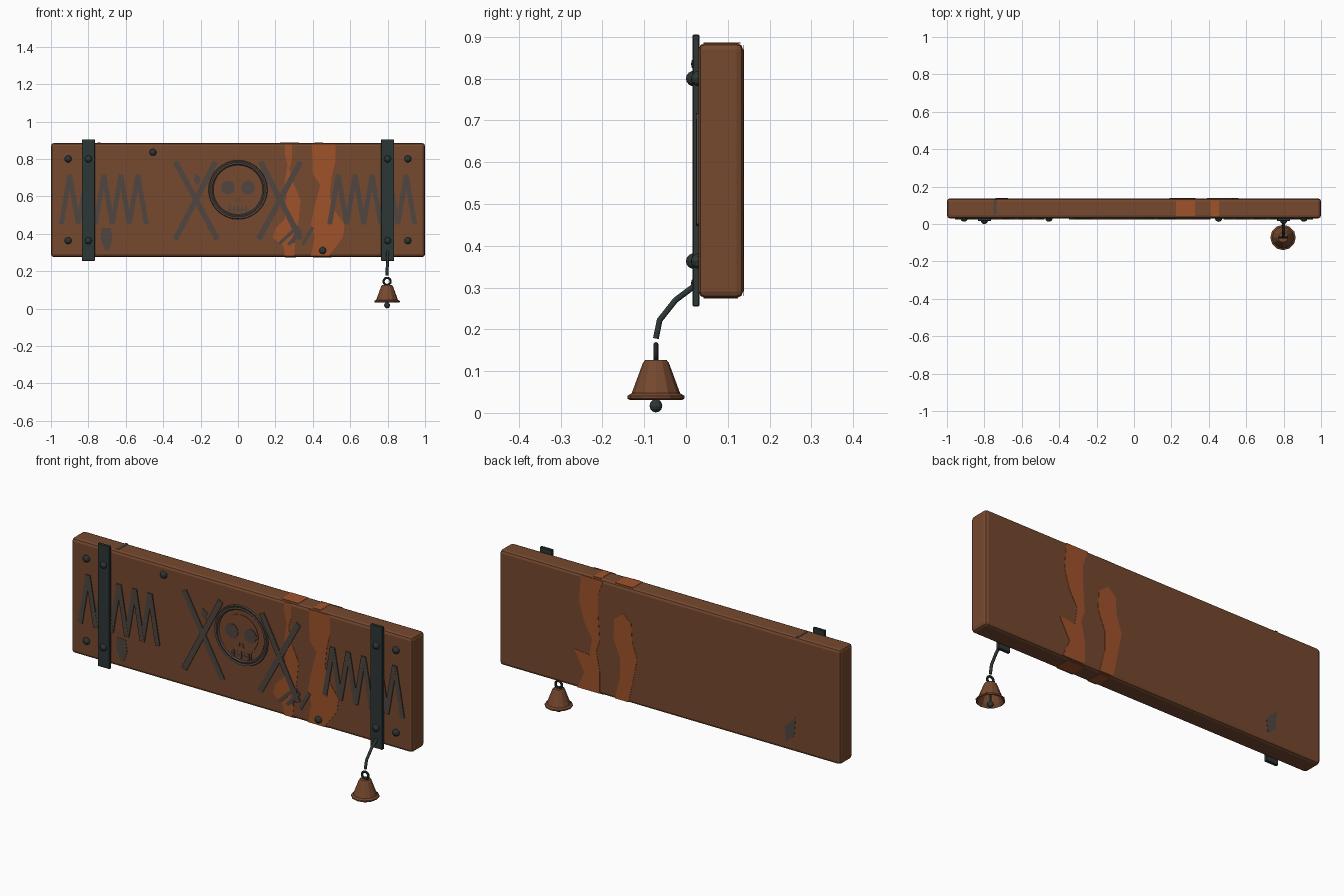
import bpy, bmesh
from math import pi, sin, cos
from mathutils import Vector, Matrix

old = bpy.data.objects.get("Cube")
if old:
    bpy.data.objects.remove(old)


def material(name, r, g, b):
    m = bpy.data.materials.new(name)
    m.use_nodes = True
    m.diffuse_color = (r, g, b, 1)
    node = m.node_tree.nodes["Principled BSDF"]
    node.inputs["Base Color"].default_value = (r, g, b, 1)
    node.inputs["Roughness"].default_value = 0.8
    return m


WOOD = material("brown wood", 0.18, 0.066, 0.028)
RUST = material("orange streak", 0.35, 0.086, 0.024)
IRON = material("dark iron", 0.026, 0.037, 0.037)
CARVE = material("charred carving", 0.082, 0.062, 0.053)
FRONT, BACK, TOP, BOTTOM = 0.03, 0.137, 0.885, 0.275


def finish(name, bm, mat):
    bmesh.ops.remove_doubles(bm, verts=bm.verts, dist=1e-5)
    bmesh.ops.recalc_face_normals(bm, faces=bm.faces)
    me = bpy.data.meshes.new(name)
    bm.to_mesh(me)
    bm.free()
    me.materials.append(mat)
    ob = bpy.data.objects.new(name, me)
    bpy.context.collection.objects.link(ob)
    return ob


def box(name, lo, hi, mat, bevel=0, segments=1):
    lo, hi = Vector(lo), Vector(hi)
    bm = bmesh.new()
    bmesh.ops.create_cube(bm, size=1)
    for v in bm.verts:
        v.co = (lo + hi) / 2 + v.co * (hi - lo)
    if bevel:
        bmesh.ops.bevel(bm, geom=bm.edges[:], offset=bevel, segments=segments,
                        profile=0.5, affect='EDGES')
    return finish(name, bm, mat)


def add_prism(bm, points, y0, y1):
    """Extrude an (x, z) outline from y0 to y1."""
    face = bm.faces.new([bm.verts.new((x, y0, z)) for x, z in points])
    out = bmesh.ops.extrude_face_region(bm, geom=[face], use_keep_orig=True)
    for v in out["geom"]:
        if isinstance(v, bmesh.types.BMVert):
            v.co.y = y1


def plate(name, points, mat, height=0.0015, back=False):
    bm = bmesh.new()
    base = BACK if back else FRONT
    add_prism(bm, points, base, base + (height if back else -height))
    return finish(name, bm, mat)


def strokes(name, paths, width=0.026):
    """Straight carved bars along each (x, z) path."""
    bm = bmesh.new()
    for n, path in enumerate(paths):
        for i, (a, b) in enumerate(zip(path, path[1:])):
            a, b = Vector(a), Vector(b)
            d = (b - a).normalized()
            side = Vector((-d.y, d.x)) * width / 2
            y = FRONT - 0.005 - 0.0006 * ((i + n) % 2)
            add_prism(bm, [a + side, b + side, b - side, a - side], FRONT, y)
    return finish(name, bm, CARVE)


def lathe(name, profile, place, mat, sides=12):
    """Revolve an (r, z) profile about z, then place it."""
    bm = bmesh.new()
    rings = [[bm.verts.new((r * cos(2 * pi * k / sides), r * sin(2 * pi * k / sides), z))
              for k in range(sides)] for r, z in profile]
    for a, b in zip(rings, rings[1:]):
        for k in range(sides):
            j = (k + 1) % sides
            bm.faces.new((a[k], a[j], b[j], b[k]))
    bmesh.ops.transform(bm, matrix=place, verts=bm.verts)
    return finish(name, bm, mat)


def facing_front(x, y, z):
    return Matrix.Translation((x, y, z)) @ Matrix.Rotation(pi / 2, 4, 'X')


def disc(cx, cz, r, n=20):
    return [(cx + r * cos(2 * pi * k / n), cz + r * sin(2 * pi * k / n)) for k in range(n)]


# Plank
box("plank", (-1, FRONT, BOTTOM), (1, BACK, TOP), WOOD, 0.016, 2)

# Streaks and stains painted on the plank
plate("front_streak_inner", [(.25, .88), (.29, .88), (.29, .8), (.275, .75), (.3, .66), (.335, .58),
      (.325, .48), (.31, .38), (.3, .28), (.25, .28), (.245, .33), (.185, .38), (.2, .43),
      (.25, .48), (.26, .6), (.25, .68), (.265, .77), (.25, .83)], RUST)
plate("front_streak_outer", [(.395, .88), (.52, .88), (.52, .78), (.5, .7), (.49, .6), (.52, .52),
      (.57, .45), (.56, .38), (.485, .28), (.39, .28), (.41, .38), (.39, .45),
      (.41, .55), (.44, .66), (.4, .72)], RUST)
plate("back_streak_outer", [(.52, .88), (.39, .88), (.42, .8), (.42, .7), (.41, .56), (.43, .5),
      (.41, .4), (.41, .28), (.54, .28), (.5, .37), (.56, .48), (.47, .47),
      (.455, .56), (.5, .64), (.53, .74)], RUST, back=True)
plate("back_streak_inner", [(.325, .7), (.27, .74), (.225, .7), (.22, .61), (.19, .52), (.21, .42),
      (.24, .28), (.32, .28), (.29, .4), (.29, .5), (.33, .6)], RUST, back=True)
for name, x0, x1, z in (("top_streak_inner", .225, .325, TOP), ("top_streak_outer", .41, .455, TOP),
                        ("bottom_streak_inner", .25, .31, BOTTOM),
                        ("bottom_streak_outer", .4, .5, BOTTOM)):
    box(name, (x0, FRONT + .012, z - .0015), (x1, BACK - .012, z + .0015), RUST)
plate("front_stain", [(-.73, .43), (-.68, .43), (-.67, .37), (-.69, .31), (-.71, .31), (-.735, .37)], CARVE)
plate("small_stain", [(-.23, .72), (-.2, .7), (-.21, .66), (-.235, .68)], CARVE)
plate("back_stain", [(-.74, .46), (-.675, .4), (-.685, .32), (-.73, .36)], CARVE, back=True)
box("top_stain", (-.75, .05, TOP - .0015), (-.735, .13, TOP + .0015), CARVE)

# Carved zigzags and crosses on both sides
for side, word in ((-1, "right"), (1, "left")):
    zigzag = [(side * (.945 - .0455 * i), .715 if i % 2 else .45) for i in range(11)]
    strokes(word + "_zigzag", [zigzag])
    strokes(word + "_cross", [[(side * .335, .785), (side * .11, .37)],
                              [(side * .12, .785), (side * .335, .37)]], 0.03)
strokes("scratches", [[(.22, .345), (.32, .44), (.295, .35)], [(.27, .34), (.34, .42)],
                      [(.345, .34), (.4, .435)]], 0.018)

# Carved skull inside a ring
lathe("skull_ring", [(.158, 0), (.155, .007), (.146, .004), (.138, .007), (.132, 0)],
      facing_front(0, FRONT, .635), CARVE, 32)
skull = [(.1 * cos(a), .645 + .1 * sin(a)) for a in [pi * (k / 12 * 1.4 - .2) for k in range(13)]]
plate("skull_face", skull + [(-.058, .555), (-.058, .515), (.058, .515), (.058, .555)], WOOD, 0.003)
for side, word in ((-1, "right"), (1, "left")):
    plate(word + "_eye", disc(side * .054, .647, .037), CARVE, 0.006)
    plate(word + "_nostril", [(side * .006, .572), (side * .018, .572), (side * .008, .595)],
          CARVE, 0.006)
strokes("skull_mouth", [[(-.06, .528), (.06, .528)]] +
        [[(x * .022, .514), (x * .022, .55)] for x in range(-2, 3)], 0.009)

# Iron straps
for side, word in ((-1, "right"), (1, "left")):
    box(word + "_strap", (side * .8 - .035, .016, .255), (side * .8 + .035, .032, .905), IRON, 0.002)

# Domed nails in the straps, corners and plank edges
DOME = [(.019, -.003), (.019, .004), (.0155, .011), (.008, .0165), (0, .018)]
spots = [(s * x, y, z) for s in (-1, 1) for z in (.8, .363) for x, y in ((.8, .018), (.908, FRONT))]
for spot in spots + [(-.455, FRONT, .835), (.453, FRONT, .31)]:
    lathe("nail", DOME, facing_front(*spot), IRON, 10)

# Bent wire holding the bell
wire = bpy.data.curves.new("bell_wire", 'CURVE')
wire.dimensions = '3D'
wire.bevel_depth = 0.008
wire.bevel_resolution = 1
wire.use_fill_caps = True
path = [(.8, .022, .305), (.8, -.025, .27), (.798, -.063, .222), (.797, -.072, .178)]
spline = wire.splines.new('POLY')
spline.points.add(len(path) - 1)
for p, co in zip(spline.points, path):
    p.co = (*co, 1)
wire.materials.append(IRON)
bpy.context.collection.objects.link(bpy.data.objects.new("bell_wire", wire))

# Bell with loop and clapper
AT = Matrix.Translation((.797, -.072, 0))
lathe("bell", [(0, .126), (.026, .126), (.031, .12), (.058, .047), (.068, .041), (.068, .034),
               (.063, .031), (.052, .045), (.026, .113), (0, .115)], AT, WOOD, 12)
loop = [(.019 + .006 * cos(k * pi / 4), .006 * sin(k * pi / 4)) for k in range(9)]
lathe("bell_loop", loop, facing_front(.797, -.072, .145), IRON, 14)
ball = [(.016 * sin(k * pi / 6), .017 - .016 * cos(k * pi / 6)) for k in range(7)]
lathe("clapper", ball, AT, IRON, 10)
lathe("clapper_rod", [(0, .02), (.005, .02), (.005, .118), (0, .118)], AT, IRON, 6)
